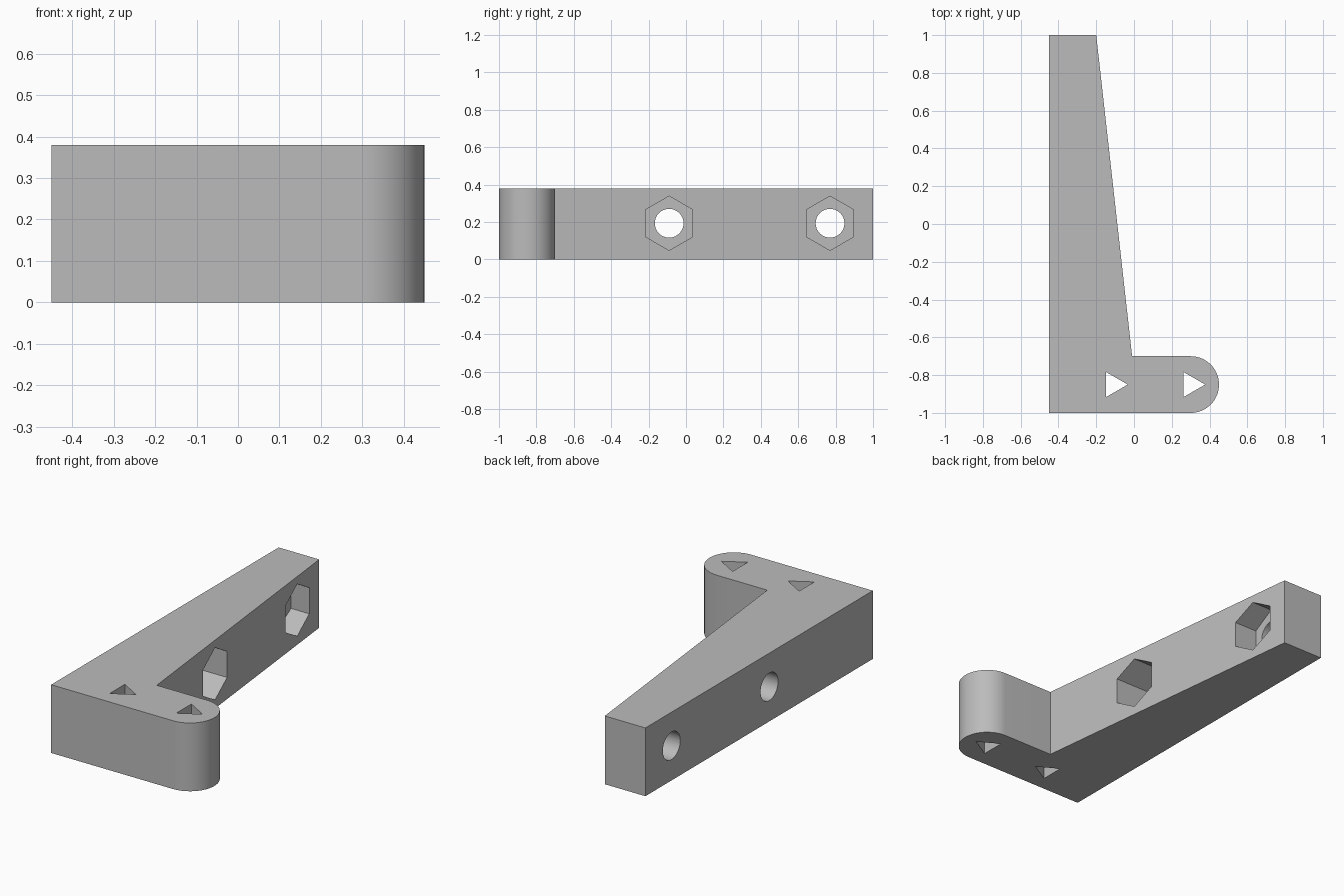
import bpy, bmesh
from math import sin, cos, pi, radians
from mathutils import Matrix, Vector

cube = bpy.data.objects.get("Cube")
if cube:
    bpy.data.objects.remove(cube, do_unlink=True)

HEIGHT = 0.38
BOSS = Vector((0.30, -0.85))      # centre of the rounded foot end
BOSS_R = 0.15
HOLE_R = 0.077

grey = bpy.data.materials.new("plain grey")
grey.use_nodes = True
colour = (0.5, 0.5, 0.5, 1)
grey.diffuse_color = colour
grey.node_tree.nodes["Principled BSDF"].inputs["Base Color"].default_value = colour


def make_object(name, bm):
    bmesh.ops.recalc_face_normals(bm, faces=bm.faces)
    mesh = bpy.data.meshes.new(name)
    bm.to_mesh(mesh)
    bm.free()
    mesh.materials.append(grey)
    obj = bpy.data.objects.new(name, mesh)
    bpy.context.collection.objects.link(obj)
    return obj


def prism_cutter(name, sides, radius, length, matrix):
    bm = bmesh.new()
    bmesh.ops.create_cone(bm, cap_ends=True, segments=sides, radius1=radius,
                          radius2=radius, depth=length, matrix=matrix)
    obj = make_object(name, bm)
    obj.hide_render = True
    return obj


# Bracket body: tapered arm and round-ended foot, extruded upward
steps = 32
arc = [(BOSS.x + BOSS_R * cos(a), BOSS.y + BOSS_R * sin(a))
       for a in (-pi / 2 + pi * i / steps for i in range(steps + 1))]
outline = [(-0.45, -1)] + arc + [(-0.01, -0.7), (-0.2, 1), (-0.45, 1)]
bm = bmesh.new()
base = bm.faces.new([bm.verts.new((x, y, 0)) for x, y in outline])
top = bmesh.ops.extrude_face_region(bm, geom=[base])["geom"]
bmesh.ops.translate(bm, vec=(0, 0, HEIGHT),
                    verts=[v for v in top if isinstance(v, bmesh.types.BMVert)])
bracket = make_object("bracket", bm)

cutters = []
# Bolt holes through the arm, with hexagonal nut pockets on the sloped side
for i, y in enumerate((-0.09, 0.77)):
    along_x = Matrix.Rotation(pi / 2, 4, "Y")
    spin = Matrix.Rotation(pi / 2, 4, "Z")
    spot = Vector((-0.3, y, HEIGHT / 2 + 0.003))
    cutters.append(prism_cutter(f"nut_cutter_{i}", 6, 0.145, 0.5,
                                Matrix.Translation(spot + Vector((0.25, 0, 0))) @ along_x @ spin))
    cutters.append(prism_cutter(f"bolt_cutter_{i}", 32, HOLE_R, 0.6,
                                Matrix.Translation(spot) @ along_x))

# Triangular holes through the foot, pointing to +x
for i, x in enumerate((-0.11, BOSS.x)):
    turn = Matrix.Rotation(-pi / 2, 4, "Z")
    cutters.append(prism_cutter(f"triangle_cutter_{i}", 3, HOLE_R, 1,
                                Matrix.Translation((x, BOSS.y, HEIGHT / 2)) @ turn))

# Cut the holes and discard the cutters
bpy.context.view_layer.objects.active = bracket
bracket.select_set(True)
for cutter in cutters:
    cut = bracket.modifiers.new(cutter.name, "BOOLEAN")
    cut.object = cutter
    cut.operation = "DIFFERENCE"
    cut.solver = "EXACT"
    bpy.ops.object.modifier_apply(modifier=cut.name)
    bpy.data.objects.remove(cutter, do_unlink=True)

bpy.ops.object.shade_smooth_by_angle(angle=radians(30))
